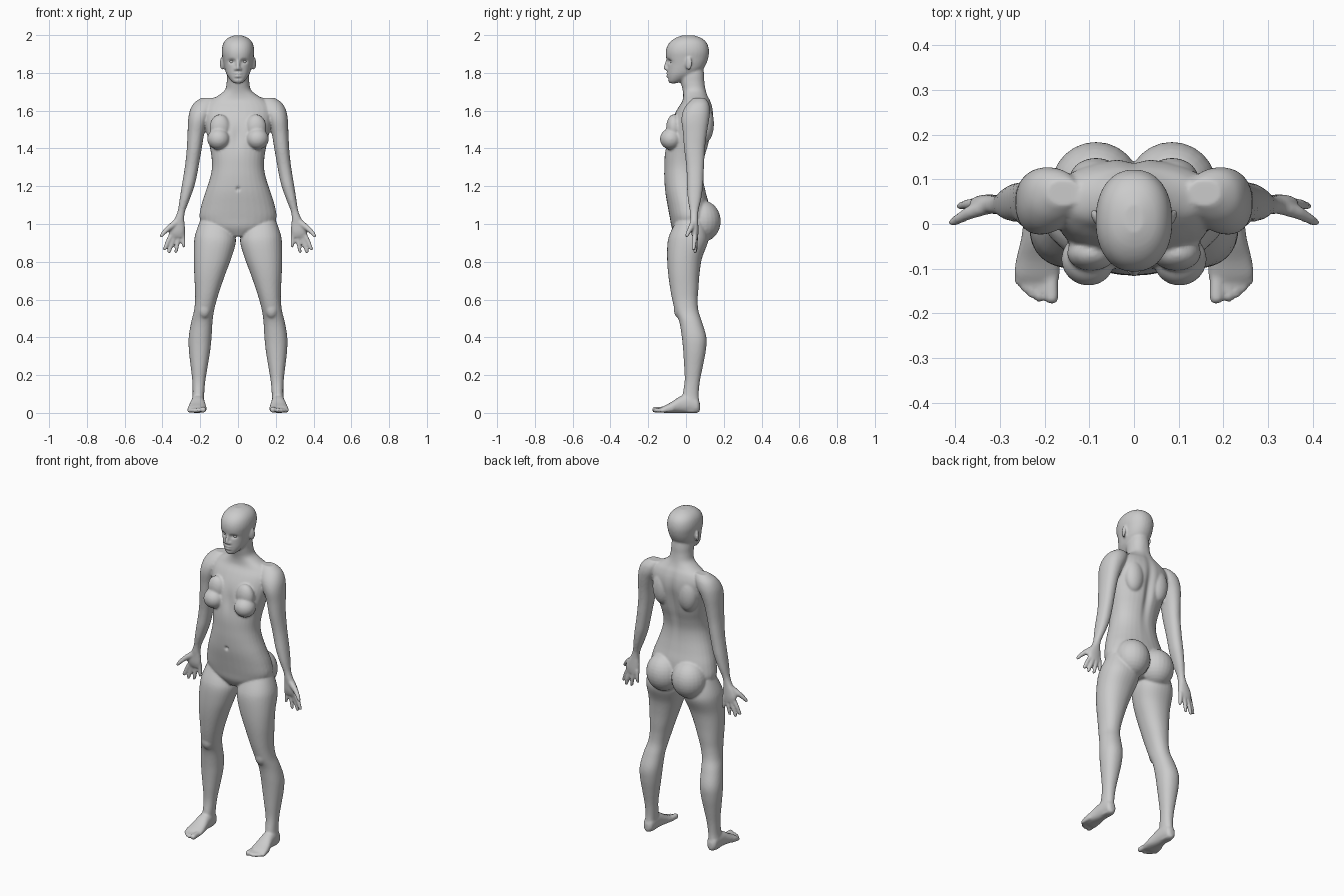
import bpy, bmesh, math
from mathutils import Vector, Matrix

SEG = 32
bm = bmesh.new()


def spline(rows, steps=5):
    """Smooth interpolation through the cross-section rows."""
    out = []
    for i in range(len(rows) - 1):
        p0, p1 = rows[max(i - 1, 0)], rows[i]
        p2, p3 = rows[i + 1], rows[min(i + 2, len(rows) - 1)]
        for s in range(steps):
            t = s / steps
            out.append([0.5 * (2 * b + (c - a) * t + (2 * a - 5 * b + 4 * c - d) * t * t
                               + (3 * b - a - 3 * c + d) * t ** 3)
                        for a, b, c, d in zip(p0, p1, p2, p3)])
    return out + [rows[-1]]


def loft(rows, axis='z', side=1, n=2.2):
    """Closed tube through rows of (position, x0, x1, low, high)."""
    rings = []
    for p, x0, x1, b0, b1 in spline(rows):
        ring = []
        for k in range(SEG):
            a = 2 * math.pi * k / SEG
            c, s = math.cos(a), math.sin(a)
            x = (x0 + x1) / 2 + (x1 - x0) / 2 * math.copysign(abs(c) ** (2 / n), c)
            b = (b0 + b1) / 2 + (b1 - b0) / 2 * math.copysign(abs(s) ** (2 / n), s)
            ring.append(bm.verts.new((side * x, b, p) if axis == 'z' else (side * x, p, b)))
        rings.append(ring)
    for r, q in zip(rings, rings[1:]):
        for k in range(SEG):
            j = (k + 1) % SEG
            bm.faces.new((r[k], r[j], q[j], q[k]))
    bm.faces.new(rings[0])
    bm.faces.new(rings[-1])


def blob(c, r, side=1, rot=0):
    m = Matrix.Translation((side * c[0], c[1], c[2])) @ Matrix.Rotation(side * rot, 4, 'Z') @ Matrix.Diagonal((*r, 1))
    bmesh.ops.create_uvsphere(bm, u_segments=24, v_segments=16, radius=1, matrix=m)


def digit(pts, side=1):
    """Rounded chain through points (x, y, z, radius)."""
    for p in pts:
        blob(p[:3], (p[3],) * 3, side)
    for p, q in zip(pts, pts[1:]):
        a, b = (Vector((side * v[0], v[1], v[2])) for v in (p, q))
        m = Matrix.Translation((a + b) / 2) @ (b - a).to_track_quat('Z', 'Y').to_matrix().to_4x4()
        bmesh.ops.create_cone(bm, cap_ends=True, segments=16, radius1=p[3], radius2=q[3],
                              depth=(b - a).length, matrix=m)


# torso and neck: z, half width, front, back
torso = [(.935, .06, -.05, .08), (.98, .165, -.075, .11), (1.03, .203, -.085, .125),
         (1.10, .194, -.098, .122), (1.17, .172, -.11, .105), (1.24, .149, -.115, .092),
         (1.30, .138, -.115, .09), (1.36, .141, -.113, .102), (1.42, .152, -.105, .12),
         (1.50, .17, -.09, .136), (1.56, .182, -.07, .145), (1.61, .183, -.045, .142),
         (1.65, .155, -.02, .13), (1.68, .105, -.015, .115), (1.71, .069, -.018, .105),
         (1.75, .060, -.028, .098), (1.79, .058, -.035, .096), (1.84, .05, -.03, .09)]
loft([(z, -w, w, f, b) for z, w, f, b in torso])

# head
head = [(1.745, .02, -.086, -.05), (1.76, .038, -.095, -.01), (1.79, .059, -.098, .05),
        (1.82, .07, -.098, .09), (1.85, .077, -.098, .108), (1.88, .082, -.105, .118),
        (1.91, .086, -.107, .122), (1.94, .083, -.10, .118), (1.965, .073, -.083, .105),
        (1.985, .053, -.055, .08), (1.998, .022, -.02, .045)]
loft([(z, -w, w, f, b) for z, w, f, b in head])

# nose and lips
digit([(0, -.098, 1.868, .008), (0, -.110, 1.826, .010)])
blob((0, -.095, 1.796), (.023, .012, .007))
blob((0, -.094, 1.783), (.019, .012, .007))

arm = [(1.668, .12, .195, .04, .10), (1.64, .12, .233, .01, .12), (1.60, .13, .255, -.015, .127),
       (1.55, .155, .264, -.024, .122), (1.48, .178, .267, -.016, .11), (1.40, .192, .271, -.01, .10),
       (1.32, .206, .279, 0, .096), (1.26, .217, .288, .004, .093), (1.20, .231, .298, .005, .09),
       (1.13, .256, .309, .01, .08), (1.07, .279, .319, .02, .066), (1.03, .285, .335, .022, .064),
       (1.0, .282, .354, .024, .065), (.96, .281, .368, .026, .066), (.93, .285, .36, .034, .064)]
leg = [(1.02, .04, .20, -.05, .10), (.95, .018, .225, -.085, .115), (.90, .012, .233, -.098, .115),
       (.82, .035, .234, -.10, .085), (.74, .065, .232, -.095, .072), (.66, .093, .228, -.084, .066),
       (.60, .112, .227, -.073, .062), (.54, .127, .233, -.058, .066), (.48, .135, .248, -.035, .085),
       (.40, .14, .261, -.022, .108), (.33, .147, .26, -.015, .105), (.25, .16, .251, -.01, .09),
       (.17, .173, .242, -.007, .074), (.10, .179, .24, -.018, .067), (.05, .182, .244, -.03, .071),
       (.003, .19, .235, -.02, .072)]
foot = [(.074, .2, .225, .015, .05), (.06, .184, .241, 0, .08), (.02, .178, .246, 0, .10),
        (-.03, .174, .252, 0, .088), (-.08, .167, .264, 0, .056), (-.115, .166, .268, 0, .038),
        (-.132, .17, .255, .004, .028)]
fingers = [((.351, .047, .945), (.373, .044, .905), (.388, .040, .868)),
           ((.333, .05, .94), (.350, .05, .895), (.365, .048, .853)),
           ((.312, .051, .94), (.321, .052, .895), (.328, .05, .855)),
           ((.292, .05, .95), (.289, .052, .915), (.287, .05, .885))]
toes = [(.184, -.164, .016), (.212, -.163, .012), (.229, -.154, .0115), (.244, -.142, .011), (.258, -.126, .011)]

for s in (1, -1):
    loft(arm, side=s)
    loft(leg, side=s)
    loft(foot, axis='y', side=s)
    for f in fingers:
        digit([(*p, r) for p, r in zip(f, (.013, .0115, .0095))], s)
    # thumb
    digit([(.325, .04, 1.01, .018), (.368, .025, .978, .015), (.392, .012, .955, .012), (.405, .004, .938, .010)], s)
    for x, y, r in toes:
        digit([(.2 + (x - .2) * .9, y + .05, .018, r), (x, y, r + .001, r)], s)
    # breast, buttock, ear, nostril
    blob((.103, -.08, 1.45), (.06, .058, .056), s, .3)
    blob((.095, -.065, 1.51), (.055, .04, .07), s)
    blob((.085, .085, 1.015), (.1, .099, .11), s)
    blob((.085, .014, 1.85), (.009, .02, .034), s, -.45)
    blob((.011, -.101, 1.82), (.009, .010, .008), s)
    # shoulder blade, kneecap
    blob((.085, .10, 1.53), (.06, .048, .10), s)
    blob((.178, -.035, .55), (.034, .03, .05), s)

bmesh.ops.recalc_face_normals(bm, faces=bm.faces)
raw = bpy.data.meshes.new("body_parts")
bm.to_mesh(raw)
bm.free()
body = bpy.data.objects.new("body", raw)
bpy.context.collection.objects.link(body)

# fuse the parts into one skin
rm = body.modifiers.new("fuse", 'REMESH')
rm.mode = 'VOXEL'
rm.voxel_size = .006
sm = body.modifiers.new("soften", 'SMOOTH')
sm.factor, sm.iterations = .5, 5
dg = bpy.context.evaluated_depsgraph_get()
skin = bpy.data.meshes.new_from_object(body.evaluated_get(dg))
body.modifiers.clear()
body.data = skin
bpy.data.meshes.remove(raw)

# sculpted hollows: centre, radii, depth along y
hollows = [((.033, -.092, 1.861), (.017, .04, .011), .014),   # eye socket
           ((0, -.1, 1.7895), (.02, .03, .003), .006),        # mouth line
           ((0, -.095, 1.77), (.02, .03, .005), .004),        # under the lip
           ((0, -.115, 1.185), (.009, .04, .01), .012),       # navel
           ((0, .13, 1.45), (.022, .06, .17), -.016),         # spine
           ((0, -.1, 1.47), (.025, .05, .06), .008)]          # breastbone
for v in skin.vertices:
    x, y, z = abs(v.co.x), v.co.y, v.co.z
    for c, r, d in hollows:
        q = ((x - c[0]) / r[0]) ** 2 + ((y - c[1]) / r[1]) ** 2 + ((z - c[2]) / r[2]) ** 2
        if q < 9:
            v.co.y += d * math.exp(-q)
    v.co.z = max(v.co.z, 0)
skin.shade_smooth()

# eyes
for name, s in (("left_eye", 1), ("right_eye", -1)):
    eb = bmesh.new()
    bmesh.ops.create_uvsphere(eb, u_segments=20, v_segments=12, radius=.013)
    me = bpy.data.meshes.new(name)
    eb.to_mesh(me)
    eb.free()
    me.shade_smooth()
    eye = bpy.data.objects.new(name, me)
    eye.location = (s * .033, -.071, 1.861)
    bpy.context.collection.objects.link(eye)
